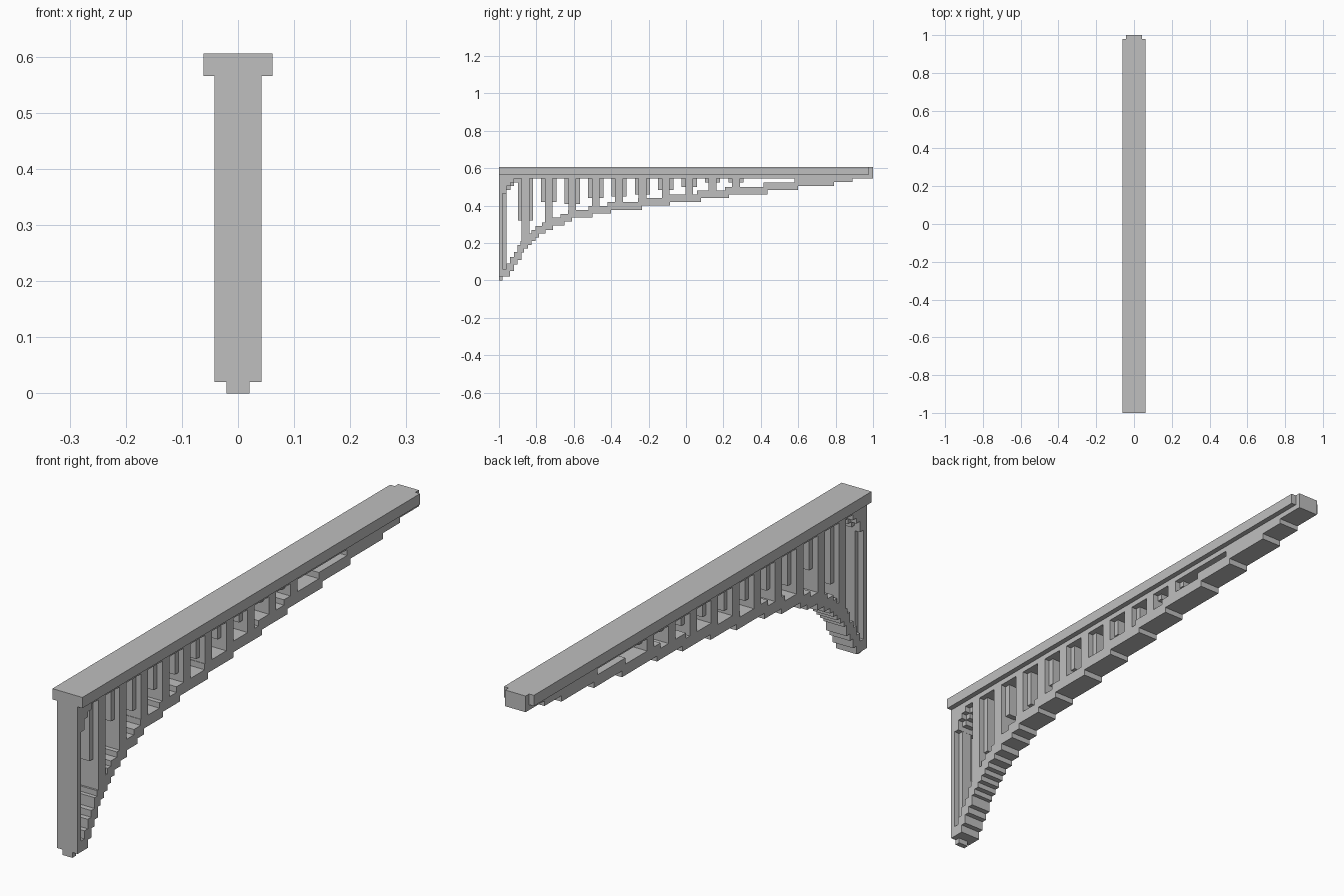
import bpy, bmesh

cube = bpy.data.objects.get("Cube")
if cube:
    bpy.data.objects.remove(cube, do_unlink=True)

stone = bpy.data.materials.new("grey_stone")
stone.use_nodes = True
GREY = (0.52, 0.52, 0.52, 1)
stone.diffuse_color = GREY
stone.node_tree.nodes["Principled BSDF"].inputs["Base Color"].default_value = GREY

U = 0.0205                       # block size
NARROW, BODY, WIDE = 0.0205, 0.042, 0.0615   # half widths in x
BEAM_Z, DECK_Z, TOP_Z = 0.546, 0.566, 0.606


def extrude_profile(name, points, half):
    """Extrude a (y, z) outline across x from -half to +half."""
    bm = bmesh.new()
    face = bm.faces.new([bm.verts.new((-half, y, z)) for y, z in points])
    new = bmesh.ops.extrude_face_region(bm, geom=[face])["geom"]
    bmesh.ops.translate(bm, vec=(2 * half, 0, 0),
                        verts=[v for v in new if isinstance(v, bmesh.types.BMVert)])
    bmesh.ops.recalc_face_normals(bm, faces=bm.faces)
    mesh = bpy.data.meshes.new(name)
    bm.to_mesh(mesh)
    bm.free()
    mesh.materials.append(stone)
    obj = bpy.data.objects.new(name, mesh)
    bpy.context.collection.objects.link(obj)
    return obj


def block(name, y0, y1, z0, z1, half):
    return extrude_profile(name, [(y0, z0), (y1, z0), (y1, z1), (y0, z1)], half)


# Underside of the arch: each step ends at y and lies at height z
STEPS = [(-0.94, 0.02), (-0.92, 0.05), (-0.90, 0.085), (-0.88, 0.11),
         (-0.865, 0.15), (-0.845, 0.17), (-0.825, 0.19), (-0.805, 0.21),
         (-0.785, 0.23), (-0.75, 0.25), (-0.71, 0.27), (-0.65, 0.295),
         (-0.61, 0.315), (-0.50, 0.337), (-0.40, 0.357), (-0.235, 0.378),
         (-0.085, 0.40), (0.08, 0.42), (0.23, 0.44), (0.435, 0.46),
         (0.60, 0.483), (0.79, 0.505), (0.89, 0.527)]


def underside(y):
    return next((z for end, z in STEPS if y < end), BEAM_Z)


# Stepped arch, its top one block ahead of its underside and two blocks higher
START = -0.985
lower, upper = [], []
y_low = y_up = START
for end, z in STEPS:
    lower += [(y_low, z), (end, z)]
    y_low = end
    top = min(z + 2 * U, BEAM_Z + 0.004)
    upper += [(y_up, top), (end - U, top)]
    y_up = end - U
upper += [(y_up, BEAM_Z + 0.004), (STEPS[-1][0], BEAM_Z + 0.004)]
extrude_profile("stepped_arch", lower + upper[::-1], BODY)

# Deck and the beam beneath it
block("deck", -1, 1 - U, DECK_Z, TOP_Z, WIDE)
block("deck_tip", 1 - U, 1, DECK_Z, TOP_Z, BODY)
block("deck_beam", -1, 1, BEAM_Z, DECK_Z, BODY)

# End wall with its foot and inner rib
block("end_wall", -1, -0.98, 0.02, BEAM_Z, BODY)
block("end_wall_foot", -1, -0.98, 0, 0.02, NARROW)
block("end_wall_rib", -0.98, -0.96, 0.04, BEAM_Z, NARROW)

# Stepped bracket between the wall and the beam
for i, (z, half) in enumerate([(0.465, BODY), (0.505, BODY), (0.525, BODY)]):
    y = -0.98 + i * 0.0205
    block(f"wall_bracket_{i + 1}", y, y + 0.0205, z, BEAM_Z, half)
for i, z in enumerate([0.485, 0.505, 0.525]):
    y = -0.96 + i * 0.0205
    block(f"wall_bracket_rib_{i + 1}", y, y + 0.0205, z, BEAM_Z, NARROW)

# Columns: a wide core standing on the arch, with shorter narrow flanks
FLANK_Z = [0.32, 0.42, 0.41, 0.44, 0.45, 0.46, 0.485, 0.50, 0.525, 0.525]
for i, flank_z in enumerate(FLANK_Z):
    y = -0.858 + 0.125 * i
    block(f"column_{i + 1}", y - U, y + U, underside(y) + U, BEAM_Z, BODY)
    block(f"column_flanks_{i + 1}", y - 2 * U, y + 2 * U, flank_z, BEAM_Z, NARROW)
